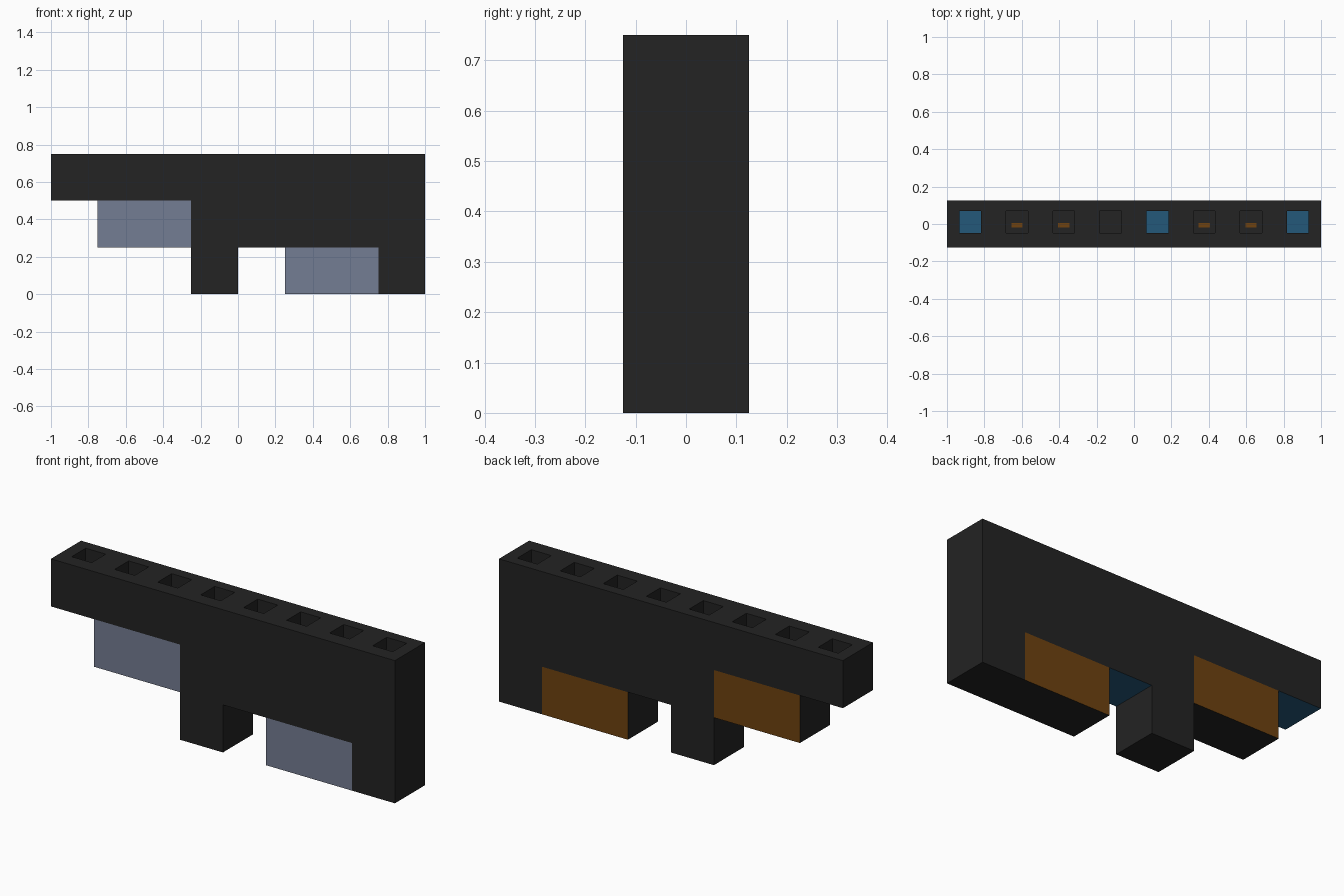
import bpy, bmesh
from mathutils import Vector

if "Cube" in bpy.data.objects:
    bpy.data.objects.remove(bpy.data.objects["Cube"])

C = 0.25  # block size


def material(name, rgb):
    lin = [((c / 255 + 0.055) / 1.055) ** 2.4 if c > 10 else c / 255 / 12.92 for c in rgb]
    m = bpy.data.materials.new(name)
    m.diffuse_color = (*lin, 1)
    m.use_nodes = True
    m.node_tree.nodes["Principled BSDF"].inputs["Base Color"].default_value = m.diffuse_color
    return m


BLACK = material("black", (35, 35, 35))
BLUE = material("blue", (36, 88, 122))
AMBER = material("amber", (110, 66, 16))
SMOKE = material("smoke_grey", (116, 125, 147))


def finish(bm, name, mats):
    me = bpy.data.meshes.new(name)
    bm.to_mesh(me)
    bm.free()
    for m in mats:
        me.materials.append(m)
    ob = bpy.data.objects.new(name, me)
    bpy.context.collection.objects.link(ob)
    return ob


def box(bm, lo, hi):
    v = bmesh.ops.create_cube(bm, size=1)["verts"]
    lo, hi = Vector(lo), Vector(hi)
    for p in v:
        p.co = (lo + hi) / 2 + p.co * (hi - lo)


# Stepped frame: block pattern by row, from the bottom up
rows = ["...X...X", "...XXXXX", "XXXXXXXX"]
cells = {(i, k) for k, row in enumerate(rows) for i, ch in enumerate(row) if ch == "X"}
bm = bmesh.new()


def quad(*pts):
    return bm.faces.new([bm.verts.new(p) for p in pts])


for i, k in cells:
    x0, x1, z0, z1, y = i * C - 1, i * C - 0.75, k * C, k * C + C, C / 2
    quad((x0, -y, z0), (x1, -y, z0), (x1, -y, z1), (x0, -y, z1))
    quad((x1, y, z0), (x0, y, z0), (x0, y, z1), (x1, y, z1))
    if (i, k + 1) not in cells:
        quad((x0, -y, z1), (x1, -y, z1), (x1, y, z1), (x0, y, z1))
    if (i, k - 1) not in cells:
        quad((x0, y, z0), (x1, y, z0), (x1, -y, z0), (x0, -y, z0))
    if (i - 1, k) not in cells:
        quad((x0, y, z0), (x0, -y, z0), (x0, -y, z1), (x0, y, z1))
    if (i + 1, k) not in cells:
        quad((x1, -y, z0), (x1, y, z0), (x1, y, z1), (x1, -y, z1))
bmesh.ops.remove_doubles(bm, verts=bm.verts, dist=1e-4)
bm.normal_update()

# Blue undersides where the frame overhangs
for f in bm.faces:
    if f.normal.z < -0.9 and f.calc_center_median().z > 0.1:
        f.material_index = 1

# Square sockets sunk into the top of every column
tops = [f for f in bm.faces if f.normal.z > 0.9 and f.calc_center_median().z > 0.74]
bmesh.ops.inset_individual(bm, faces=tops, thickness=0.0945)
bmesh.ops.translate(bm, verts=list({v for f in tops for v in f.verts}), vec=(0, 0.01, 0))
floors = bmesh.ops.extrude_discrete_faces(bm, faces=tops)["faces"]
for f in floors:
    bmesh.ops.translate(bm, verts=f.verts, vec=(0, 0, -0.1))
    col = round((f.calc_center_median().x + 0.875) / C)
    f.material_index = 1 if col in (0, 4, 7) else 0
finish(bm, "frame", [BLACK, BLUE])

# Amber strips in the sockets above the lenses
bm = bmesh.new()
for col in (1, 2, 5, 6):
    x = col * C - 0.875
    box(bm, (x - 0.03, -0.02, 0.648), (x + 0.03, 0.005, 0.654))
finish(bm, "socket_strips", [AMBER])

# Lenses: grey in front, amber behind, black edges
for name, x, z in (("left_lens", -0.75, 0.25), ("right_lens", 0.25, 0.0)):
    bm = bmesh.new()
    box(bm, (x, -C / 2, z), (x + 2 * C, C / 2, z + C))
    bm.normal_update()
    for f in bm.faces:
        f.material_index = 1 if f.normal.y < -0.9 else 2 if f.normal.y > 0.9 else 0
    finish(bm, name, [BLACK, SMOKE, AMBER])
